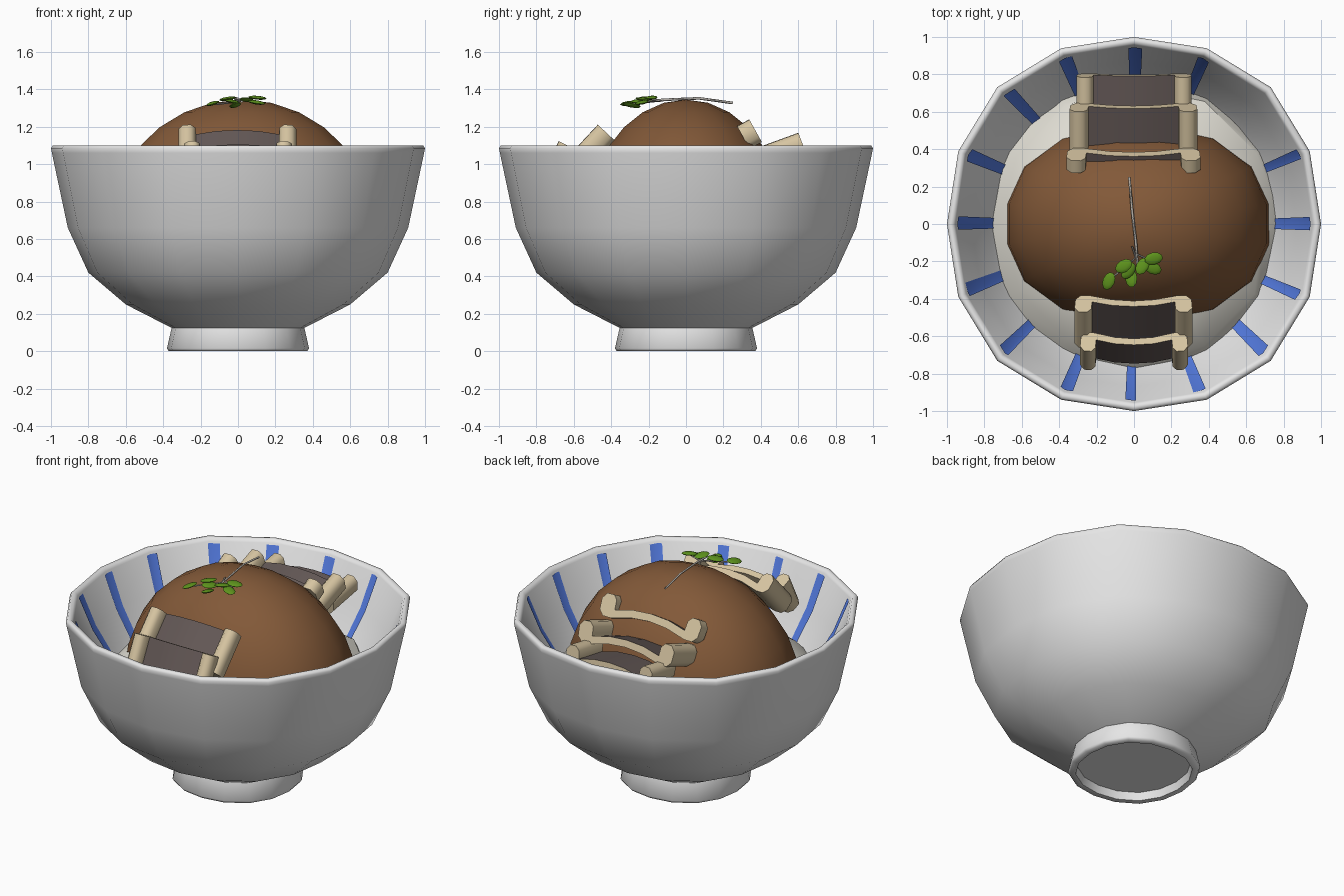
import bpy, bmesh, math, random
from mathutils import Vector, Matrix

if "Cube" in bpy.data.objects:
    bpy.data.objects.remove(bpy.data.objects["Cube"])

random.seed(4)
SIDES = 16


def mat(name, r, g, b):
    m = bpy.data.materials.new(name)
    m.diffuse_color = (r, g, b, 1)
    m.use_nodes = True
    m.node_tree.nodes["Principled BSDF"].inputs["Base Color"].default_value = m.diffuse_color
    return m


WHITE = mat("white_glaze", .79, .79, .79)
BLUE = mat("blue_glaze", .09, .20, .75)
RICE = mat("rice_white", .74, .72, .65)
BROWN = mat("brown_sauce", .225, .10, .04)
TAN = mat("tan_flesh", .68, .56, .36)
DARK = mat("dark_skin", .125, .097, .092)
GREEN = mat("leaf_green", .11, .29, .012)
STEM = mat("stem_grey", .48, .45, .41)


def squarish(a, k=.017):
    """Slight bulge toward the diagonals."""
    return 1 + k * (1 - math.cos(4 * a))


def finish(name, bm, mats, angle=40):
    bmesh.ops.recalc_face_normals(bm, faces=bm.faces)
    me = bpy.data.meshes.new(name)
    bm.to_mesh(me)
    bm.free()
    for m in mats:
        me.materials.append(m)
    me.shade_smooth()
    me.set_sharp_from_angle(angle=math.radians(angle))
    ob = bpy.data.objects.new(name, me)
    bpy.context.collection.objects.link(ob)
    return ob


def lathe(name, profile, m, sides=SIDES, wobble=0, angle=40):
    """Spin a profile; points with r = 0 become poles."""
    bm = bmesh.new()
    rings = []
    for r, z in profile:
        if r == 0:
            rings.append([bm.verts.new((0, 0, z))] * sides)
            continue
        ring = []
        for i in range(sides):
            a = 2 * math.pi * i / sides
            k = r * squarish(a) * (1 + random.uniform(-wobble, wobble))
            ring.append(bm.verts.new((k * math.cos(a), k * math.sin(a), z)))
        rings.append(ring)
    for lo, hi in zip(rings, rings[1:]):
        for i in range(sides):
            j = (i + 1) % sides
            quad = list(dict.fromkeys((lo[i], lo[j], hi[j], hi[i])))
            bm.faces.new(quad)
    return finish(name, bm, [m], angle)


# Bowl: recessed foot, outer wall, rounded rim, inner wall
inner = [(.955, 1.08), (.87, .87), (.78, .72), (.68, .55)]
lathe("bowl", [(0, .05), (.325, .05), (.335, 0), (.37, 0), (.38, .015),
               (.355, .125), (.36, .127), (.60, .25), (.80, .42), (.91, .66),
               (.995, 1.06), (1, 1.085), (.99, 1.10), (.968, 1.10)]
      + inner + [(.4, .33), (0, .28)], WHITE, angle=60)

# Painted stripes on the inner wall, one per corner except one gap
bm = bmesh.new()
for k in range(SIDES):
    if k == 2:
        continue
    corner = 2 * math.pi * k / SIDES
    mid = corner + math.radians(random.uniform(-1.8, .6))
    half = math.radians(random.uniform(1.6, 2.3))
    rows = []
    for r, z in [(.951, 1.07)] + inner[1:]:
        row = []
        for a in (mid - half, corner, mid + half):
            # point on the straight chord between neighbouring corners
            s = abs(a - corner)
            step = 2 * math.pi / SIDES
            near = squarish(corner)
            far = squarish(corner + step)
            rr = near * far * math.sin(step) / (near * math.sin(s) + far * math.sin(step - s))
            rr *= r - .006
            row.append(bm.verts.new((rr * math.cos(a), rr * math.sin(a), z + .002)))
        rows.append(row)
    for lo, hi in zip(rows, rows[1:]):
        for i in range(2):
            bm.faces.new((lo[i], lo[i + 1], hi[i + 1], hi[i]))
stripes = finish("inner_stripes", bm, [BLUE])
for p in stripes.data.polygons:
    if p.normal.dot(Vector((p.center.x, p.center.y, 0))) > 0:
        p.flip()

# Rice bed
lathe("rice_bed", [(.78, .66), (.71, .745), (.5, .86), (0, .92)], RICE, 12, .04)

# Sauce-covered mound
bm = bmesh.new()
bmesh.ops.create_uvsphere(bm, u_segments=16, v_segments=14, radius=1)
for v in bm.verts:
    x, y, z = Matrix.Rotation(math.pi / 16, 3, 'Z') @ v.co
    k = squarish(math.atan2(y, x), .022)
    v.co = (.02 + .715 * k * x, .54 * k * y, max(.665 + .68 * z, .655))
bmesh.ops.remove_doubles(bm, verts=bm.verts, dist=.001)
finish("brown_mound", bm, [BROWN], 60)

# Fish slices: bowed strip with thick curled ends, dark skin between the curls
HALF = [(0, .055), (.12, .047), (.235, .02), (.24, .075), (.265, .10),
        (.31, .098), (.335, .065), (.33, 0), (.30, -.03), (.25, -.03),
        (.12, .002), (0, .012)]
LOOP = HALF + [(-x, z) for x, z in HALF[-2:0:-1]]


def slice_piece(name, x, y, z, tilt, length, scale):
    """(x, y, z) is the centre of the upper end; the piece runs down the tilt."""
    M = Matrix.Translation((x, y, z)) @ Matrix.Rotation(math.radians(tilt), 4, 'X')
    bm = bmesh.new()
    a, b = [[bm.verts.new(M @ Vector((px * scale, d, pz * scale)))
             for px, pz in LOOP] for d in (0, -length)]
    n = len(LOOP)
    bm.faces.new(a)
    bm.faces.new(b)
    for i in range(n):
        f = bm.faces.new((a[i], a[(i + 1) % n], b[(i + 1) % n], b[i]))
        f.material_index = int(i in (0, 1, n - 1, n - 2))
    finish(name, bm, [TAN, DARK], 62)


slice_piece("front_slice_upper", -.003, -.403, 1.147, 47, .28, .94)
slice_piece("front_slice_lower", 0, -.604, 1.084, 63, .22, .86)
slice_piece("back_slice_upper", -.003, .39, 1.146, 29, .075, 1.07)
slice_piece("back_slice_middle", -.003, .636, 1.072, 20, .25, 1.02)
slice_piece("back_slice_lower", 0, .80, .993, 10, .25, .92)


# Herb sprig: thin stem with side twigs
def twig(name, points, radius):
    cu = bpy.data.curves.new(name, 'CURVE')
    cu.dimensions = '3D'
    cu.bevel_depth = radius
    cu.bevel_resolution = 0
    cu.use_fill_caps = True
    sp = cu.splines.new('POLY')
    sp.points.add(len(points) - 1)
    for p, co in zip(sp.points, points):
        p.co = (*co, 1)
    cu.materials.append(STEM)
    ob = bpy.data.objects.new(name, cu)
    bpy.context.collection.objects.link(ob)


twig("sprig_stem", [(-.025, .25, 1.327), (-.01, .07, 1.352), (.01, -.1, 1.345),
                    (.02, -.24, 1.335)], .007)
twig("sprig_twig_left", [(-.01, -.12, 1.34), (.01, -.18, 1.335), (-.12, -.29, 1.32)], .005)
twig("sprig_twig_right", [(.01, -.16, 1.34), (.10, -.2, 1.335)], .005)

# Leaves: flattened ellipsoids (x, y, z, heading)
for i, (x, y, z, h) in enumerate([(-.135, -.305, 1.325, 65), (-.055, -.225, 1.35, 30),
                                  (-.015, -.29, 1.315, 95), (.045, -.225, 1.345, 60),
                                  (.105, -.185, 1.355, 10), (.10, -.235, 1.33, -25),
                                  (-.03, -.25, 1.335, 50)]):
    M = (Matrix.Translation((x, y, z)) @ Matrix.Rotation(math.radians(h), 4, 'Z')
         @ Matrix.Rotation(math.radians(random.uniform(-15, 15)), 4, 'X')
         @ Matrix.Rotation(math.radians(random.uniform(-10, 10)), 4, 'Y')
         @ Matrix.Diagonal((.050, .033, .010, 1)))
    bm = bmesh.new()
    bmesh.ops.create_uvsphere(bm, u_segments=10, v_segments=6, radius=1, matrix=M)
    finish("leaf_%d" % (i + 1), bm, [GREEN], 60)
